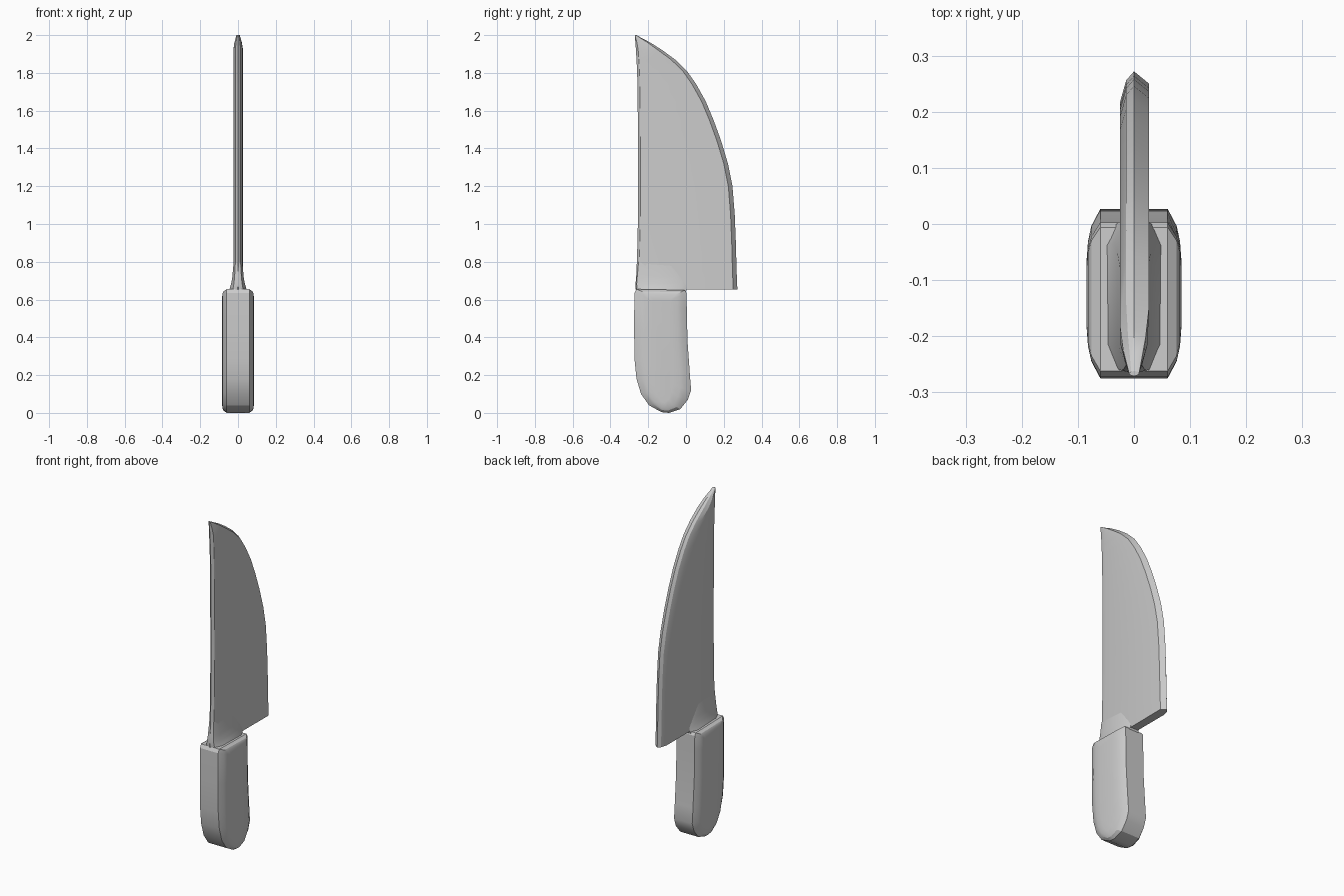
import bpy, bmesh, math

cube = bpy.data.objects.get("Cube")
if cube:
    bpy.data.objects.remove(cube, do_unlink=True)

GREY = (0.6, 0.6, 0.6, 1)
grey = bpy.data.materials.new("plain grey")
grey.use_nodes = True
grey.diffuse_color = GREY
grey.node_tree.nodes["Principled BSDF"].inputs["Base Color"].default_value = GREY


def loft(name, rings, angle=25):
    """Skin matching closed rings of points and cap both ends."""
    bm = bmesh.new()
    loops = [[bm.verts.new(p) for p in ring] for ring in rings]
    n = len(loops[0])
    for a, b in zip(loops, loops[1:]):
        for i in range(n):
            j = (i + 1) % n
            bm.faces.new((a[i], a[j], b[j], b[i]))
    bm.faces.new(loops[0][::-1])
    bm.faces.new(loops[-1])
    bmesh.ops.recalc_face_normals(bm, faces=bm.faces)
    mesh = bpy.data.meshes.new(name)
    bm.to_mesh(mesh)
    bm.free()
    mesh.materials.append(grey)
    obj = bpy.data.objects.new(name, mesh)
    bpy.context.collection.objects.link(obj)
    bpy.ops.object.select_all(action="DESELECT")
    obj.select_set(True)
    bpy.context.view_layer.objects.active = obj
    bpy.ops.object.shade_smooth_by_angle(angle=math.radians(angle))
    return obj


# Handle: rounded side outline (y, z), layered across x with soft shoulders
outline = [(-.262, .655), (-.273, .635), (-.275, .45), (-.272, .28),
           (-.262, .18), (-.238, .1), (-.195, .04), (-.13, .004), (-.09, 0),
           (-.03, .02), (.01, .07), (.027, .12), (.02, .21), (.008, .38),
           (.004, .56), (.003, .635), (-.006, .65)]
layers = [(.06, 1, 1), (.076, .8, .965), (.082, .62, .93), (.085, .35, .84)]
layers = [(-x, a, b) for x, a, b in reversed(layers)] + layers
MID_Y, MID_Z = -.125, .33
loft("handle", [[(x, MID_Y + (y - MID_Y) * sy, MID_Z + (z - MID_Z) * sz)
                 for y, z in outline] for x, sy, sz in layers])

# Blade: each row is height, spine y, cutting edge y
stations = [(.652, -.268, .272), (.75, -.262, .268), (.9, -.257, .264),
            (1.05, -.254, .258), (1.2, -.253, .246), (1.32, -.253, .222),
            (1.44, -.254, .186), (1.55, -.255, .146), (1.65, -.256, .104),
            (1.74, -.257, .054), (1.81, -.259, .005), (1.87, -.262, -.057),
            (1.92, -.265, -.125), (1.96, -.268, -.188), (1.985, -.27, -.236),
            (2.0, -.271, -.262)]


def blade_section(z, spine, edge):
    k = min(1, (edge - spine) / .12)
    t = .3 + .7 * k
    return [(0, spine, z), (.014 * t, spine + .012 * k, z),
            (.024 * t, spine + .05 * k, z), (.027 * t, edge - .022 * k, z),
            (0, edge, z), (-.014 * t, edge - .016 * k, z),
            (-.025 * t, edge - .055 * k, z), (-.024 * t, spine + .05 * k, z),
            (-.014 * t, spine + .012 * k, z)]


loft("blade", [blade_section(*s) for s in stations])

# Neck: flared collar blending the blade down into the handle
flare = [(.635, .056, -.262, -.002), (.658, .044, -.266, .004),
         (.685, .036, -.267, .004), (.72, .03, -.264, -.01),
         (.8, .023, -.257, -.05)]
loft("neck", [[(0, f, z), (w * .6, f + .006, z), (w, f + .05, z),
               (w, b - .04, z), (w * .6, b, z), (-w * .6, b, z),
               (-w, b - .04, z), (-w, f + .05, z), (-w * .6, f + .006, z)]
              for z, w, f, b in flare], 40)
